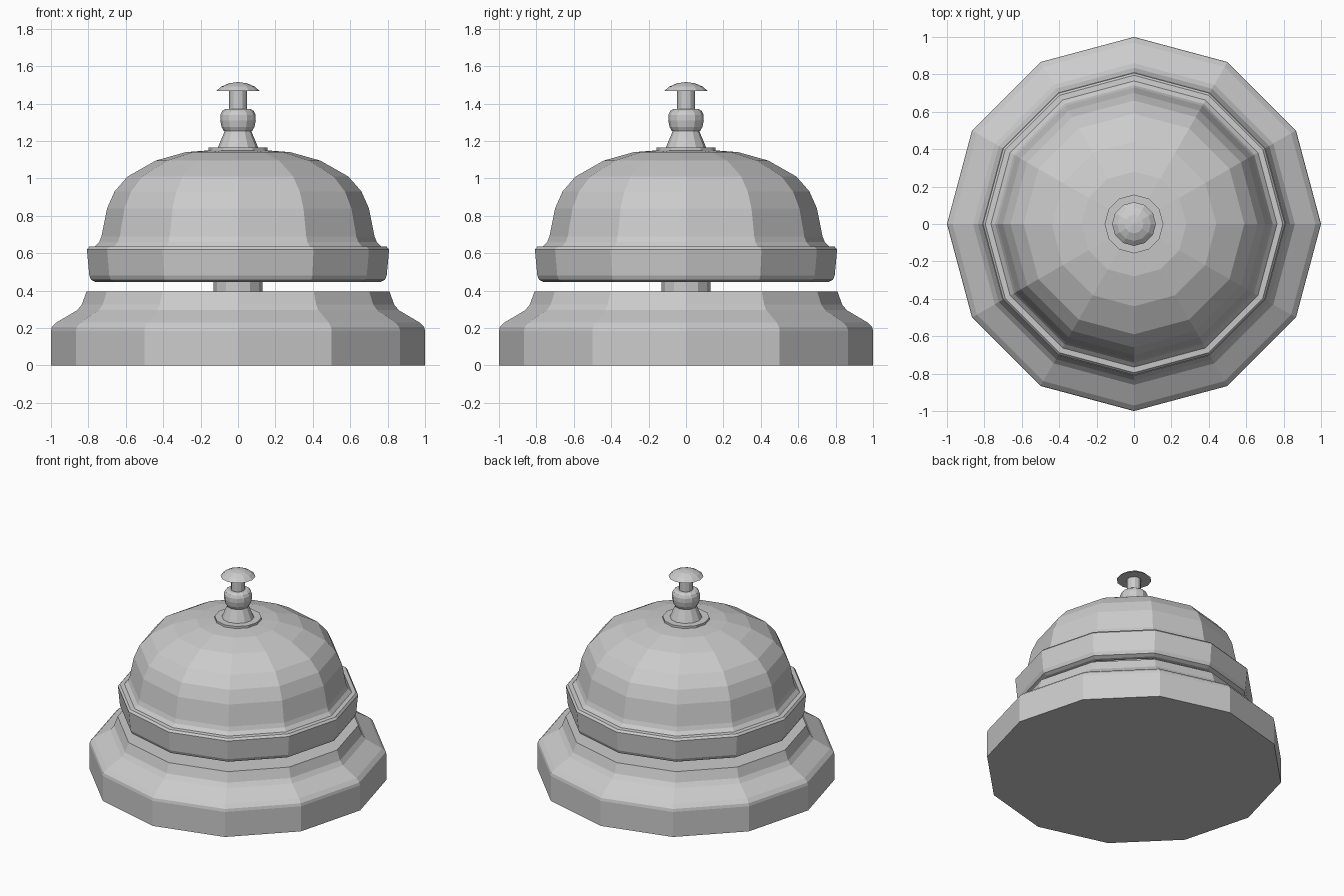
import bpy, bmesh
from math import sin, cos, pi

SIDES = 12


def lathe(name, profile, sides=SIDES, closed=False):
    """Spin (radius, z) points around the z axis; radius 0 becomes a pole."""
    bm = bmesh.new()
    rings = []
    for r, z in profile:
        if r == 0:
            rings.append([bm.verts.new((0, 0, z))] * sides)
        else:
            rings.append([bm.verts.new((r * cos(2 * pi * i / sides),
                                        r * sin(2 * pi * i / sides), z))
                          for i in range(sides)])
    pairs = list(zip(rings, rings[1:]))
    if closed:
        pairs.append((rings[-1], rings[0]))
    for a, b in pairs:
        for i in range(sides):
            j = (i + 1) % sides
            bm.faces.new(dict.fromkeys((a[i], a[j], b[j], b[i])))
    bmesh.ops.recalc_face_normals(bm, faces=bm.faces)
    mesh = bpy.data.meshes.new(name)
    bm.to_mesh(mesh)
    bm.free()
    obj = bpy.data.objects.new(name, mesh)
    bpy.context.collection.objects.link(obj)
    return obj


# Stepped base
lathe("base", [(0, 0), (1, 0), (1, 0.185), (0.995, 0.205), (0.97, 0.23),
               (0.86, 0.295), (0.835, 0.325), (0.81, 0.395), (0, 0.395)])

# Post carrying the bell
lathe("post", [(0, 0.39), (0.13, 0.39), (0.13, 1.1), (0, 1.1)])

# Hollow bell dome with a rounded, flared rim
lathe("bell", [(0, 1.15), (0.15, 1.15), (0.28, 1.14), (0.44, 1.095),
               (0.59, 1.01), (0.66, 0.93), (0.70, 0.84), (0.73, 0.69),
               (0.742, 0.66), (0.765, 0.637), (0.795, 0.635), (0.808, 0.62),
               (0.795, 0.48), (0.785, 0.457), (0.76, 0.445), (0.73, 0.445),
               (0.71, 0.62), (0.66, 0.84), (0.55, 0.98), (0.40, 1.06),
               (0, 1.11)])

# Washer on top of the dome
lathe("collar", [(0, 1.14), (0.157, 1.14), (0.157, 1.165), (0, 1.165)])

# Tapered neck and knob
lathe("neck", [(0, 1.16), (0.11, 1.16), (0.07, 1.255), (0, 1.255)])
knob = lathe("knob", [(0, 1.252), (0.075, 1.252), (0.088, 1.275), (0.095, 1.31),
                      (0.094, 1.34), (0.085, 1.36), (0.07, 1.37), (0, 1.37)])

# Plunger rod and push button
lathe("plunger", [(0, 1.36), (0.047, 1.36), (0.047, 1.475), (0, 1.475)])
lathe("button", [(0, 1.467), (0.117, 1.467), (0.09, 1.49), (0.05, 1.508),
                 (0, 1.515)])
